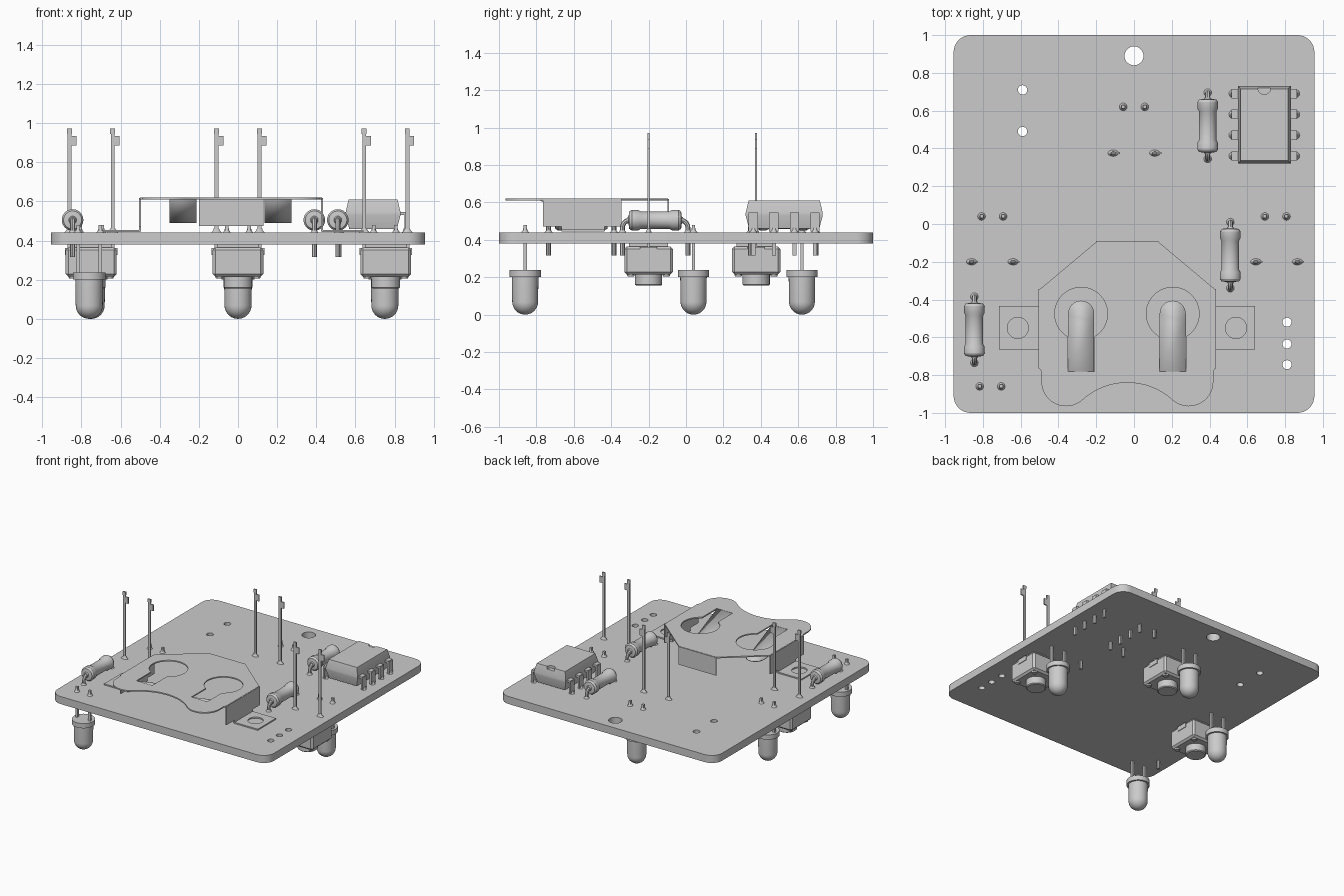
import bpy, bmesh, math
from mathutils import Matrix, Vector

cube = bpy.data.objects.get("Cube")
if cube:
    bpy.data.objects.remove(cube)

grey = bpy.data.materials.new("light grey")
grey.use_nodes = True
COLOUR = (0.6, 0.6, 0.6, 1)
grey.diffuse_color = COLOUR
grey.node_tree.nodes["Principled BSDF"].inputs["Base Color"].default_value = COLOUR
parts = []


def add(name, mesh):
    mesh.name = name
    mesh.materials.clear()
    mesh.materials.append(grey)
    ob = bpy.data.objects.new(name, mesh)
    bpy.context.collection.objects.link(ob)
    parts.append(ob)
    return ob


def from_bm(name, bm):
    bmesh.ops.recalc_face_normals(bm, faces=bm.faces)
    mesh = bpy.data.meshes.new(name)
    bm.to_mesh(mesh)
    bm.free()
    return add(name, mesh)


def from_curve(name, curve):
    ob = bpy.data.objects.new("temp", curve)
    bpy.context.collection.objects.link(ob)
    bpy.context.view_layer.update()
    mesh = bpy.data.meshes.new_from_object(
        ob.evaluated_get(bpy.context.evaluated_depsgraph_get()))
    bpy.data.objects.remove(ob)
    bm = bmesh.new()
    bm.from_mesh(mesh)
    bmesh.ops.remove_doubles(bm, verts=bm.verts, dist=1e-5)
    return from_bm(name, bm)


def add_spline(curve, points, cyclic):
    s = curve.splines.new('POLY')
    s.points.add(len(points) - 1)
    for p, co in zip(s.points, points):
        p.co = (*co, 1)
    s.use_cyclic_u = cyclic


def sheet(name, loops, z0, z1):
    """Flat plate from an outline followed by hole loops."""
    c = bpy.data.curves.new(name, 'CURVE')
    c.dimensions, c.fill_mode, c.extrude = '2D', 'BOTH', (z1 - z0) / 2
    for loop in loops:
        add_spline(c, [(x, y, 0) for x, y in loop], True)
    ob = from_curve(name, c)
    ob.data.transform(Matrix.Translation((0, 0, (z0 + z1) / 2)))
    return ob


def wire(name, points, r):
    c = bpy.data.curves.new(name, 'CURVE')
    c.dimensions, c.bevel_depth, c.bevel_resolution = '3D', r, 2
    c.use_fill_caps = True
    add_spline(c, points, False)
    return from_curve(name, c)


def arc(x, y, r, a0=0, a1=360, n=32):
    """Points on an arc; a full circle leaves out the repeated end."""
    steps = n if abs(a1 - a0) == 360 else n + 1
    angles = [math.radians(a0 + (a1 - a0) * i / n) for i in range(steps)]
    return [(x + r * math.cos(a), y + r * math.sin(a)) for a in angles]


def box(name, x0, x1, y0, y1, z0, z1, bevel=0):
    bm = bmesh.new()
    bmesh.ops.create_cube(bm, size=1)
    bmesh.ops.scale(bm, vec=(x1 - x0, y1 - y0, z1 - z0), verts=bm.verts)
    bmesh.ops.translate(bm, vec=((x0 + x1) / 2, (y0 + y1) / 2, (z0 + z1) / 2), verts=bm.verts)
    if bevel:
        bmesh.ops.bevel(bm, geom=bm.edges[:], offset=bevel, segments=1, affect='EDGES')
    return from_bm(name, bm)


def lathe(name, profile, matrix, n=32):
    """Spin (radius, height) pairs about z, then place the result."""
    bm = bmesh.new()
    vs = [bm.verts.new((r, 0, z)) for r, z in profile]
    edges = [bm.edges.new(e) for e in zip(vs, vs[1:])]
    bmesh.ops.spin(bm, geom=vs + edges, axis=(0, 0, 1), cent=(0, 0, 0),
                   angle=math.tau, steps=n, use_duplicate=False)
    bmesh.ops.remove_doubles(bm, verts=bm.verts, dist=1e-5)
    bmesh.ops.transform(bm, matrix=matrix, verts=bm.verts)
    return from_bm(name, bm)


def solder(x, y, r=0.022, squash=1):
    lathe("solder_joint", [(0, .438), (r, .438), (r * .55, .452), (r * .45, .462), (0, .462)],
          Matrix.Translation((x, y, 0)) @ Matrix.Diagonal((1, squash, 1, 1)), 16)


# Circuit board with rounded corners and drilled holes
BX, R = 0.955, 0.09
outline = []
for sx, sy, a in ((1, 1, 0), (-1, 1, 90), (-1, -1, 180), (1, -1, 270)):
    outline += arc(sx * (BX - R), sy * (1 - R), R, a, a + 90, 8)
holes = [arc(0, .89, .05)]
holes += [arc(-.59, y, .025, n=20) for y in (.71, .49)]
holes += [arc(.81, y, .024, n=20) for y in (-.52, -.635, -.745)]
sheet("circuit_board", [outline] + holes, .38, .44)

# Battery clip: top plate with a wavy front edge and two keyhole cutouts
KEYS = (-.28, .205)
lobe_l, lobe_r = (-.36, -.835), (.29, -.835)
plate = [(-.2, -.095), (-.48, -.33), (-.5, -.345), (-.5, -.765), (-.49, -.78)]
plate += arc(*lobe_l, .13, 180, 312, 16)
plate += arc(-.035, -1.195, .355, 132, 48, 16)[1:-1]
plate += arc(*lobe_r, .13, 228, 360, 16)
plate += [(.42, -.78), (.43, -.765), (.43, -.345), (.41, -.33), (.13, -.095)]
keyholes = [arc(k, -.475, .14, -60, 240, 32) + [(k - .07, -.78), (k + .07, -.78)] for k in KEYS]
sheet("clip_plate", [plate] + keyholes, .61, .62)
box("clip_back_flange", -.2, .13, -.1, -.09, .475, .618)

# Spring tongues bending down inside the keyholes
for k in KEYS:
    bm = bmesh.new()
    bend = [bm.verts.new((k + s * .069, -.52, .495)) for s in (-1, 1)]
    root = [bm.verts.new((k + s * .069, -.781, .615)) for s in (-1, 1)]
    tip = [bm.verts.new((x, y, .495)) for x, y in arc(k, -.475, .069, 0, 180, 16)]
    bm.faces.new((root[0], root[1], bend[1], bend[0]))
    bm.faces.new([bend[0], bend[1]] + tip)
    tongue = from_bm("spring_tongue", bm)
    mod = tongue.modifiers.new("thickness", 'SOLIDIFY')
    mod.thickness, mod.offset = .009, 0

# Clip side walls and soldering tabs
for wall, tab in ((-.5, -.715), (.43, .64)):
    box("clip_side_wall", wall - .005, wall + .005, -.765, -.345, .47, .618)
    box("clip_wall_foot", wall - .005, wall + .005, -.665, -.435, .445, .47)
    x0, x1 = sorted((wall, tab))
    hole = arc(tab + math.copysign(.1, wall - tab), -.55, .056)
    sheet("clip_tab", [[(x0, -.665), (x1, -.665), (x1, -.435), (x0, -.435)], hole], .444, .454)

# Resistors with bulging ends and bent leads
half = [(.046, 0), (.046, .075), (.054, .09), (.055, .125), (.046, .139), (.02, .142), (.015, .15), (0, .15)]
body = [(r, -z) for r, z in reversed(half)] + half[1:]
for x, y in ((.39, .52), (.51, -.165), (-.845, -.56)):
    lathe("resistor_body", body, Matrix.Translation((x, y, .505)) @ Matrix.Rotation(math.pi / 2, 4, 'X'))
    for s in (-1, 1):
        bend = arc(.135, .465, .04, 90, 0, 6)
        path = [(x, y + s * .1, .505)] + [(x, y + s * d, z) for d, z in bend] + [(x, y + s * .175, .315)]
        wire("resistor_lead", path, .013)
        solder(x, y + s * .175)

# Lamps hanging under the board
dome = arc(0, .069, .069, -90, 0, 10)
lamp = [(max(r, 0), z) for r, z in dome] + [(.071, .2), (.084, .2), (.084, .238), (0, .238)]
for x, y in ((-.76, -.86), (0, .62), (.75, .04), (-.75, .04)):
    lathe("lamp", lamp, Matrix.Translation((x, y, 0)))
    for s in (-1, 1):
        lx = x + s * .057
        box("lamp_lead", lx - .009, lx + .009, y - .009, y + .009, .235, .48)
        solder(lx, y)

# Push buttons under the board, with tall contact strips above
for x, y in ((0, .375), (-.75, -.2), (.755, -.2)):
    box("button_body", x - .13, x + .13, y - .13, y + .13, .215, .365, .014)
    box("button_base", x - .105, x + .105, y - .105, y + .105, .36, .381)
    lathe("button_cap", [(0, .155), (.066, .155), (.073, .161), (.073, .22), (0, .22)],
          Matrix.Translation((x, y, 0)))
    for sx in (-1, 1):
        for sy in (-1, 1):
            lathe("button_rivet", [(0, .205), (.018, .205), (.022, .22), (0, .22)],
                  Matrix.Translation((x + sx * .095, y + sy * .095, 0)), 12)
        box("button_side_clip", x + sx * .12 - .015, x + sx * .12 + .015,
            y - .045, y + .045, .325, .362)
        px = x + sx * .11
        box("contact_strip", px - .01, px + .01, y - .005, y + .005, .36, .97)
        box("contact_strip_tab", px - .01, px + .035, y - .005, y + .005, .885, .935)
        box("contact_strip_tip", px - .013, px + .012, y - .005, y + .005, .945, .972)
        solder(px, y, .03, .6)

# Chip: tapered body with an index notch
CX, CY = .69, .525
bm = bmesh.new()
rings = []
for hx, hy, z in ((.122, .188, .46), (.14, .206, .53), (.14, .206, .545), (.125, .19, .61)):
    rings.append([bm.verts.new((CX + sx * hx, CY + sy * hy, z))
                  for sx, sy in ((-1, -1), (1, -1), (1, 1), (-1, 1))])
bm.faces.new(rings[0])
bm.faces.new(rings[-1])
for a, b in zip(rings, rings[1:]):
    for i in range(4):
        j = (i + 1) % 4
        bm.faces.new((a[i], a[j], b[j], b[i]))
chip = from_bm("chip_body", bm)
notch = lathe("notch_cutter", [(0, .59), (.034, .59), (.034, .65), (0, .65)],
              Matrix.Translation((CX, CY + .195, 0)))
notch.hide_render = True
notch.hide_viewport = True
cut = chip.modifiers.new("notch", 'BOOLEAN')
cut.object, cut.operation, cut.solver = notch, 'DIFFERENCE', 'EXACT'

# Chip legs: shoulder, wide blade and narrow tip
for s in (-1, 1):
    for i in range(4):
        y = CY + (i - 1.5) * .11
        for inner, outer, w, z0, z1 in ((.13, .172, .025, .53, .546),
                                        (.16, .174, .025, .445, .54),
                                        (.16, .174, .011, .315, .45)):
            x0, x1 = sorted((CX + s * inner, CX + s * outer))
            box("chip_leg", x0, x1, y - w, y + w, z0, z1)
        solder(CX + s * .167, y)

# Smooth round parts and keep the edges sharp
bpy.ops.object.select_all(action='DESELECT')
for ob in parts:
    if ob is not notch:
        ob.select_set(True)
bpy.context.view_layer.objects.active = parts[0]
bpy.ops.object.shade_smooth_by_angle(angle=math.radians(32))
